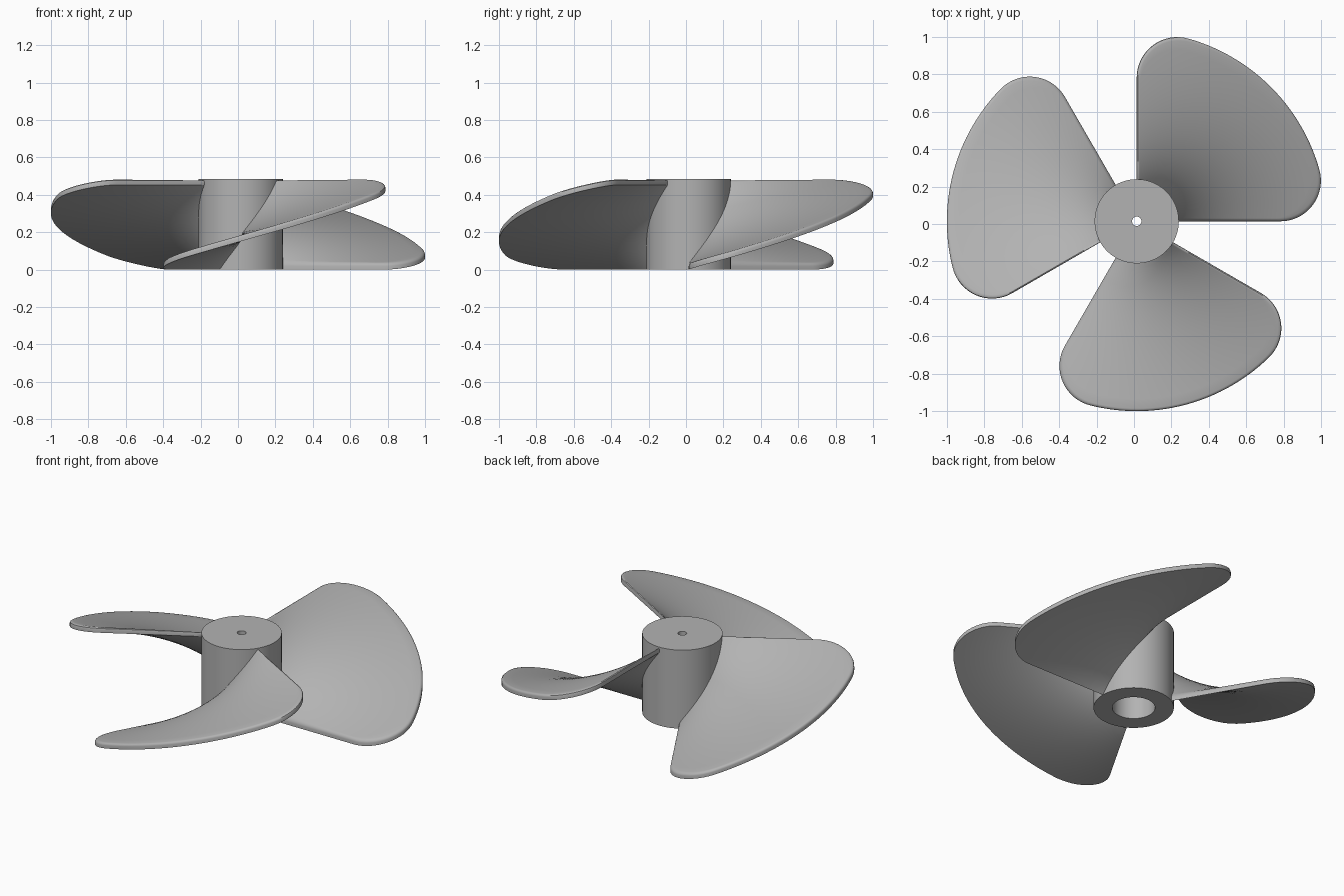
import bpy, bmesh, math
from math import sin, cos, atan2, sqrt, pi, radians

cube = bpy.data.objects.get("Cube")
if cube:
    bpy.data.objects.remove(cube, do_unlink=True)

HEIGHT = 0.485
HUB_R = 0.225
CENTRE = 0.0145         # axis offset that centres the bounding box
TIP_R, CORNER_R, ROOT_R = 1.015, 0.217, 0.18
THICK, ROUND = 0.033, 0.014
COLS, ROWS = 64, 16

grey = bpy.data.materials.new("grey_plastic")
grey.use_nodes = True
colour = (0.45, 0.45, 0.45, 1)
grey.diffuse_color = colour
grey.node_tree.nodes["Principled BSDF"].inputs["Base Color"].default_value = colour


def finish(bm, name):
    """Turn a bmesh into a smooth shaded object."""
    bmesh.ops.recalc_face_normals(bm, faces=bm.faces)
    mesh = bpy.data.meshes.new(name)
    bm.to_mesh(mesh)
    bm.free()
    mesh.materials.append(grey)
    obj = bpy.data.objects.new(name, mesh)
    bpy.context.collection.objects.link(obj)
    bpy.ops.object.select_all(action="DESELECT")
    obj.select_set(True)
    bpy.context.view_layer.objects.active = obj
    bpy.ops.object.shade_smooth_by_angle(angle=radians(35))
    obj.location = (CENTRE, CENTRE, 0)
    return obj


def bridge(bm, a, b):
    """Join two closed loops of vertices with quads."""
    for i in range(len(a)):
        j = (i + 1) % len(a)
        bm.faces.new((a[i], a[j], b[j], b[i]))


# Hub: turned profile with a shaft bore below and a pin hole above
def make_hub(bore=0.12, pin=0.025, depth=0.37, sides=96):
    bm = bmesh.new()
    profile = [(pin, HEIGHT), (HUB_R, HEIGHT), (HUB_R, 0), (bore, 0), (bore, depth), (pin, depth)]
    rings = [[bm.verts.new((r * cos(2 * pi * k / sides), r * sin(2 * pi * k / sides), z))
              for k in range(sides)] for r, z in profile]
    for i, ring in enumerate(rings):
        bridge(bm, ring, rings[(i + 1) % len(rings)])
    return finish(bm, "hub")


# Blade: quarter-turn helical sheet with rounded outer corners
def outer_radius(angle):
    angle = min(angle, pi / 2 - angle)
    cx = sqrt((TIP_R - CORNER_R) ** 2 - CORNER_R ** 2)
    if angle >= atan2(CORNER_R, cx):
        return TIP_R
    along = cx * cos(angle) + CORNER_R * sin(angle)
    across = cx * sin(angle) - CORNER_R * cos(angle)
    return along + sqrt(max(0, CORNER_R ** 2 - across ** 2))


def blade_point(col, row, inset, lift):
    angle = pi / 4 * (1 - cos(pi * col / COLS))
    r = ROOT_R + (outer_radius(angle) - ROOT_R) * row / ROWS
    scale = 1 - inset * (1 + sqrt(2)) / TIP_R
    x = inset + scale * r * cos(angle)
    y = inset + scale * r * sin(angle)
    rise = (HEIGHT - THICK) * atan2(y, x) / (pi / 2)
    return (x, y, rise + lift)


def make_blade():
    bm = bmesh.new()
    rim = ([(c, 0) for c in range(COLS)] + [(COLS, r) for r in range(ROWS)]
           + [(c, ROWS) for c in range(COLS, 0, -1)] + [(0, r) for r in range(ROWS, 0, -1)])

    def sheet(inset, lift):
        grid = {(c, r): bm.verts.new(blade_point(c, r, inset, lift))
                for c in range(COLS + 1) for r in range(ROWS + 1)}
        for c in range(COLS):
            for r in range(ROWS):
                bm.faces.new((grid[c, r], grid[c + 1, r], grid[c + 1, r + 1], grid[c, r + 1]))
        return [grid[k] for k in rim]

    # Lower sheet, rounded upper rim, upper sheet
    loops = [sheet(0, 0)]
    for step in range(3):
        a = step * pi / 6
        loops.append([bm.verts.new(blade_point(c, r, ROUND * (1 - cos(a)), THICK - ROUND * (1 - sin(a))))
                      for c, r in rim])
    loops.append(sheet(ROUND, THICK))
    for a, b in zip(loops, loops[1:]):
        bridge(bm, a, b)
    return finish(bm, "blade_1")


make_hub()
first = make_blade()
for n in (1, 2):
    blade = first.copy()
    blade.name = f"blade_{n + 1}"
    blade.rotation_euler.z = n * radians(120)
    bpy.context.collection.objects.link(blade)
